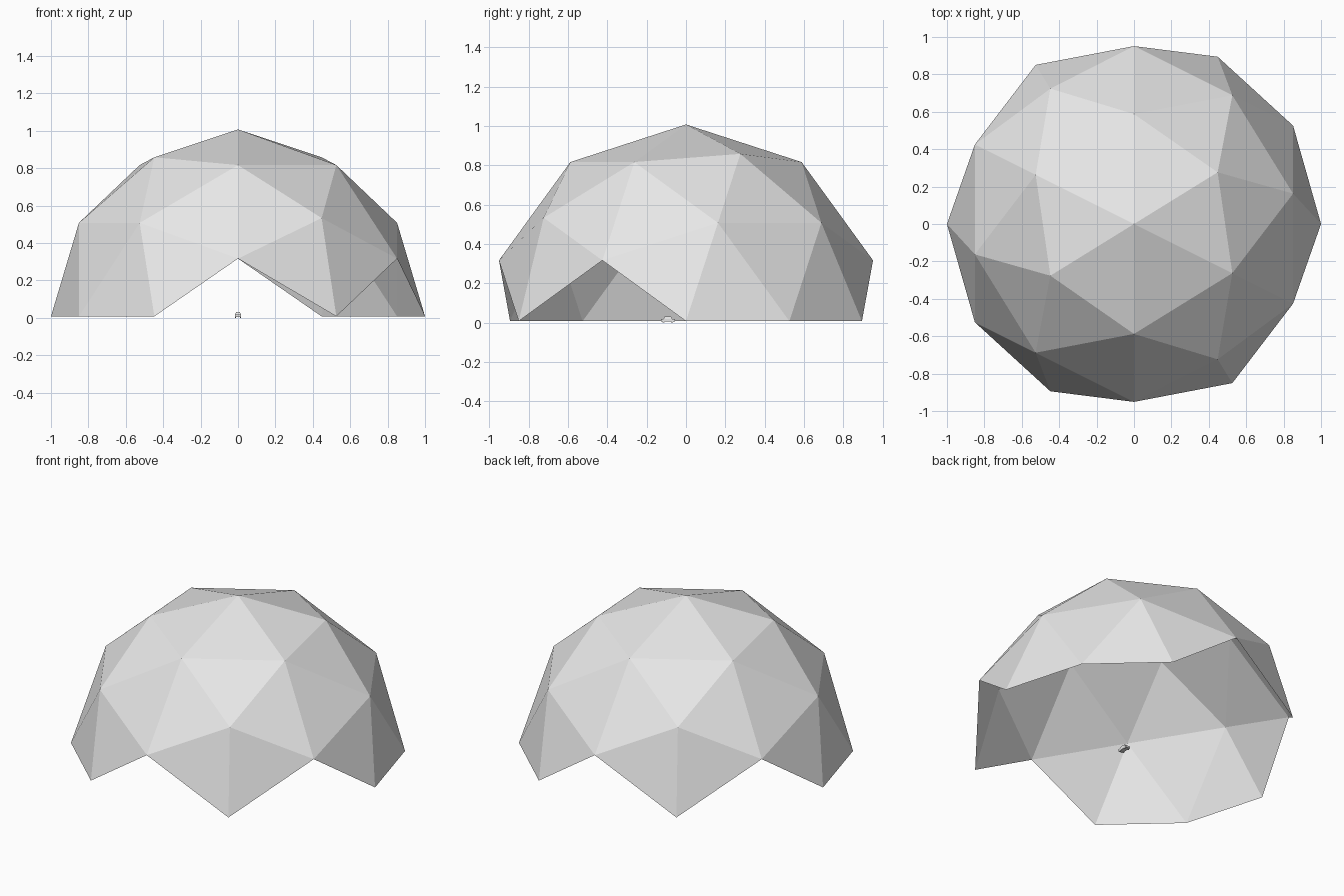
import bpy, bmesh, math
from mathutils import Matrix

cube = bpy.data.objects.get("Cube")
if cube:
    bpy.data.objects.remove(cube, do_unlink=True)


def make_material(name, color):
    mat = bpy.data.materials.new(name)
    mat.use_nodes = True
    mat.diffuse_color = color
    mat.node_tree.nodes["Principled BSDF"].inputs["Base Color"].default_value = color
    return mat


grey = make_material("light grey", (0.8, 0.8, 0.8, 1))


def add_object(name, bm):
    mesh = bpy.data.meshes.new(name)
    bm.to_mesh(mesh)
    bm.free()
    mesh.materials.append(grey)
    obj = bpy.data.objects.new(name, mesh)
    bpy.context.collection.objects.link(obj)
    return obj


def add_box(name, center, size, taper=1.0):
    bm = bmesh.new()
    bmesh.ops.create_cube(bm, size=1)
    for v in bm.verts:
        k = taper if v.co.z > 0 else 1
        v.co = [c + p * s for c, p, s in zip(center, (v.co.x * k, v.co.y * k, v.co.z), size)]
    return add_object(name, bm)


# Geodesic dome: icosphere turned edge-up, every triangle dipping below the
# equator removed, which leaves the four triangular doorways
bm = bmesh.new()
bmesh.ops.create_icosphere(bm, subdivisions=2, radius=1)
mid = max((v.co for v in bm.verts if v.co.z < 0.95), key=lambda c: c.z)
azimuth = math.atan2(mid.y, mid.x)
tilt = math.acos(mid.z)
turn = (Matrix.Rotation(tilt, 3, "Z") @ Matrix.Rotation(-tilt, 3, "Y")
        @ Matrix.Rotation(-azimuth, 3, "Z"))
for v in bm.verts:
    v.co = turn @ v.co
low = [f for f in bm.faces if min(v.co.z for v in f.verts) < -0.01]
bmesh.ops.delete(bm, geom=low, context="FACES")
dome = add_object("dome_shell", bm)
dome.location.z = 0.008

# Tiny car parked inside the dome
CAR_Y = -0.092
add_box("car_body", (0, CAR_Y, 0.012), (0.03, 0.072, 0.013))
add_box("car_cabin", (0, CAR_Y, 0.0255), (0.028, 0.044, 0.014), taper=0.7)
for side, x in (("left", 0.013), ("right", -0.013)):
    for end, dy in (("front", -0.022), ("rear", 0.022)):
        bm = bmesh.new()
        bmesh.ops.create_cone(bm, cap_ends=True, segments=12, radius1=0.007, radius2=0.007,
                              depth=0.006, matrix=Matrix.Rotation(math.pi / 2, 4, "Y"))
        wheel = add_object(f"{end}_{side}_wheel", bm)
        wheel.location = (x, CAR_Y + dy, 0.007)
